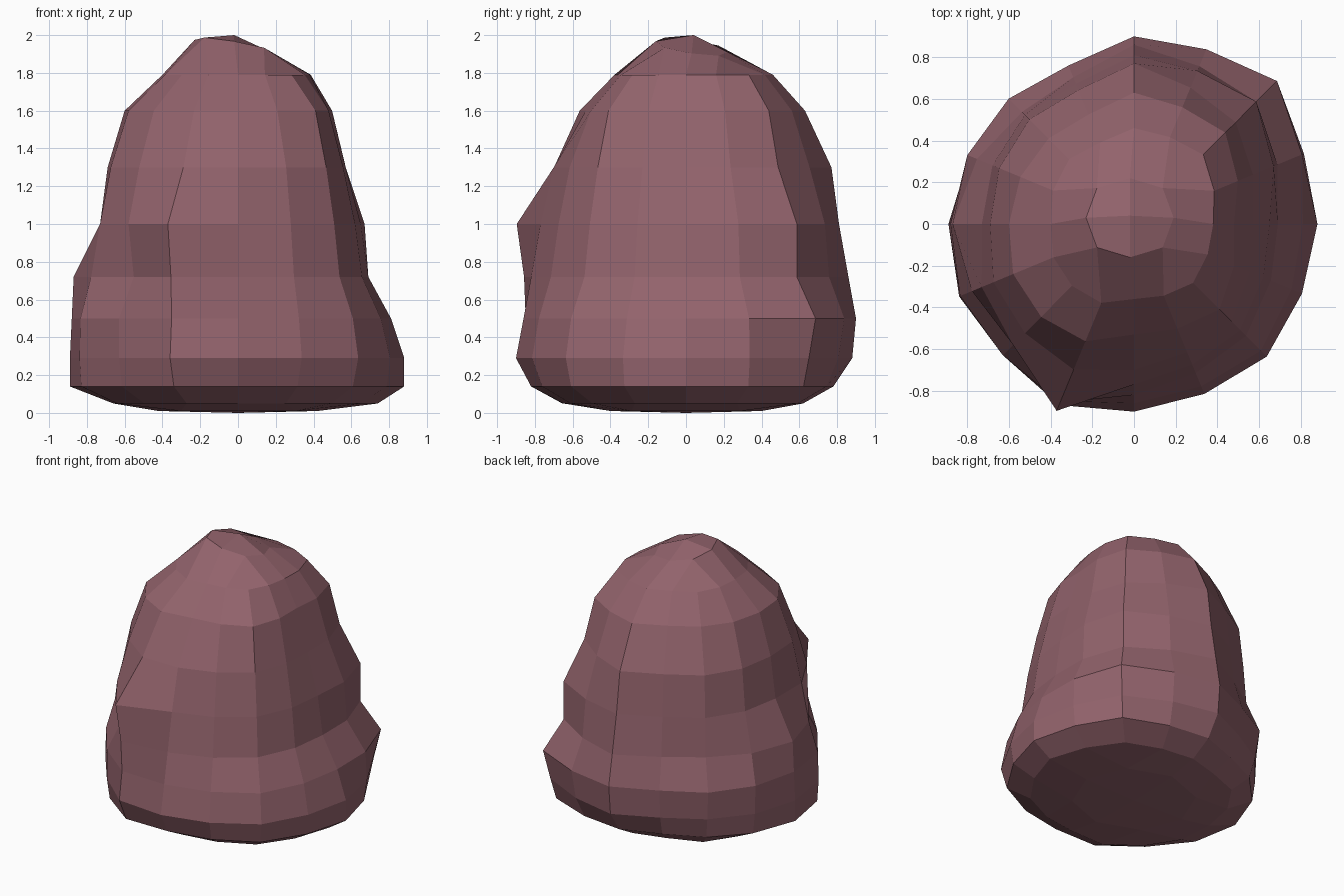
import bpy
import bmesh
from math import cos, sin, pi, atan2

cube = bpy.data.objects.get("Cube")
if cube:
    bpy.data.objects.remove(cube, do_unlink=True)

# Ring heights and, for every second direction, the radius of the rock at each ring
HEIGHTS = [.05, .14, .29, .5, .72, 1.0, 1.3, 1.6, 1.79]
PROFILES = [
    [.74, .88, .88, .81, .69, .65, .57, .48, .38],   # left side
    [.70, .88, .92, .97, .83, .83, .69, .62, .47],
    [.62, .78, .88, .90, .86, .81, .77, .63, .46],   # back
    [.66, .78, .82, .85, .76, .74, .71, .58, .44],
    [.66, .89, .89, .88, .87, .73, .69, .60, .40],   # right side
    [.70, .87, .89, .89, .78, .82, .74, .63, .42],
    [.65, .82, .90, .86, .82, .77, .70, .53, .36],   # front
    [.70, .86, .90, .86, .76, .72, .66, .58, .40],
]
# In-between directions: average of both neighbours times a bulge factor
BULGE = [.98, .97, .94, 1, 1.02, 1.05, .98, .98]
KNOB = {4: 1.16, 5: 1.22}      # extra ledge on the front, by ring
KNOB_SIDE = 5
SIDES = 16


def radius(side, ring):
    k = side // 2
    here = PROFILES[k][ring]
    if side % 2 == 0:
        return here
    mean = (here + PROFILES[(k + 1) % len(PROFILES)][ring]) / 2
    factor = KNOB.get(ring, BULGE[k]) if k == KNOB_SIDE else BULGE[k]
    return mean * factor


def make_ring(bm, ring):
    verts = []
    for s in range(SIDES):
        a = 2 * pi * s / SIDES
        r = radius(s, ring)
        verts.append(bm.verts.new((r * cos(a), r * sin(a), HEIGHTS[ring])))
    return verts


def add_cap(bm, border, inner, flip):
    """Close a ring with a four by four grid of quads; inner gives the inside points."""
    def pick(i, j):
        level = max(abs(i), abs(j))
        if level == 2:
            # Walk round the square so its corners fall on the diagonals
            step = round((atan2(j, i) / (2 * pi)) * SIDES) % SIDES
            return border[step]
        return grid[i, j]

    grid = {(i, j): bm.verts.new(inner(i, j))
            for i in (-1, 0, 1) for j in (-1, 0, 1)}
    for i in range(-2, 2):
        for j in range(-2, 2):
            quad = [pick(i, j), pick(i + 1, j), pick(i + 1, j + 1), pick(i, j + 1)]
            bm.faces.new(quad[::-1] if flip else quad)


def crown_point(i, j):
    if i == 0 and j == 0:
        return (-.02, .04, 2.0)
    shrink = .75 if i and j else 1
    x, y = -.02 + .21 * i * shrink, .03 + .19 * j * shrink
    return (x, y, 1.94 - .17 * x - .15 * y)


def base_point(i, j):
    shrink = .72 if i and j else 1
    return (.42 * i * shrink, .4 * j * shrink, .01 if i or j else 0)


# Body of the rock: stacked rings bridged with quads, capped at both ends
bm = bmesh.new()
rings = [make_ring(bm, n) for n in range(len(HEIGHTS))]
for low, high in zip(rings, rings[1:]):
    for s in range(SIDES):
        t = (s + 1) % SIDES
        bm.faces.new((low[s], low[t], high[t], high[s]))
add_cap(bm, rings[-1], crown_point, False)
add_cap(bm, rings[0], base_point, True)
bmesh.ops.recalc_face_normals(bm, faces=bm.faces)

mesh = bpy.data.meshes.new("rock")
bm.to_mesh(mesh)
bm.free()
rock = bpy.data.objects.new("rock", mesh)
bpy.context.collection.objects.link(rock)

# Single dusty mauve stone colour
stone = bpy.data.materials.new("mauve_stone")
stone.use_nodes = True
colour = (.29, .125, .15, 1)
stone.diffuse_color = colour
bsdf = stone.node_tree.nodes["Principled BSDF"]
bsdf.inputs["Base Color"].default_value = colour
bsdf.inputs["Roughness"].default_value = .9
mesh.materials.append(stone)
